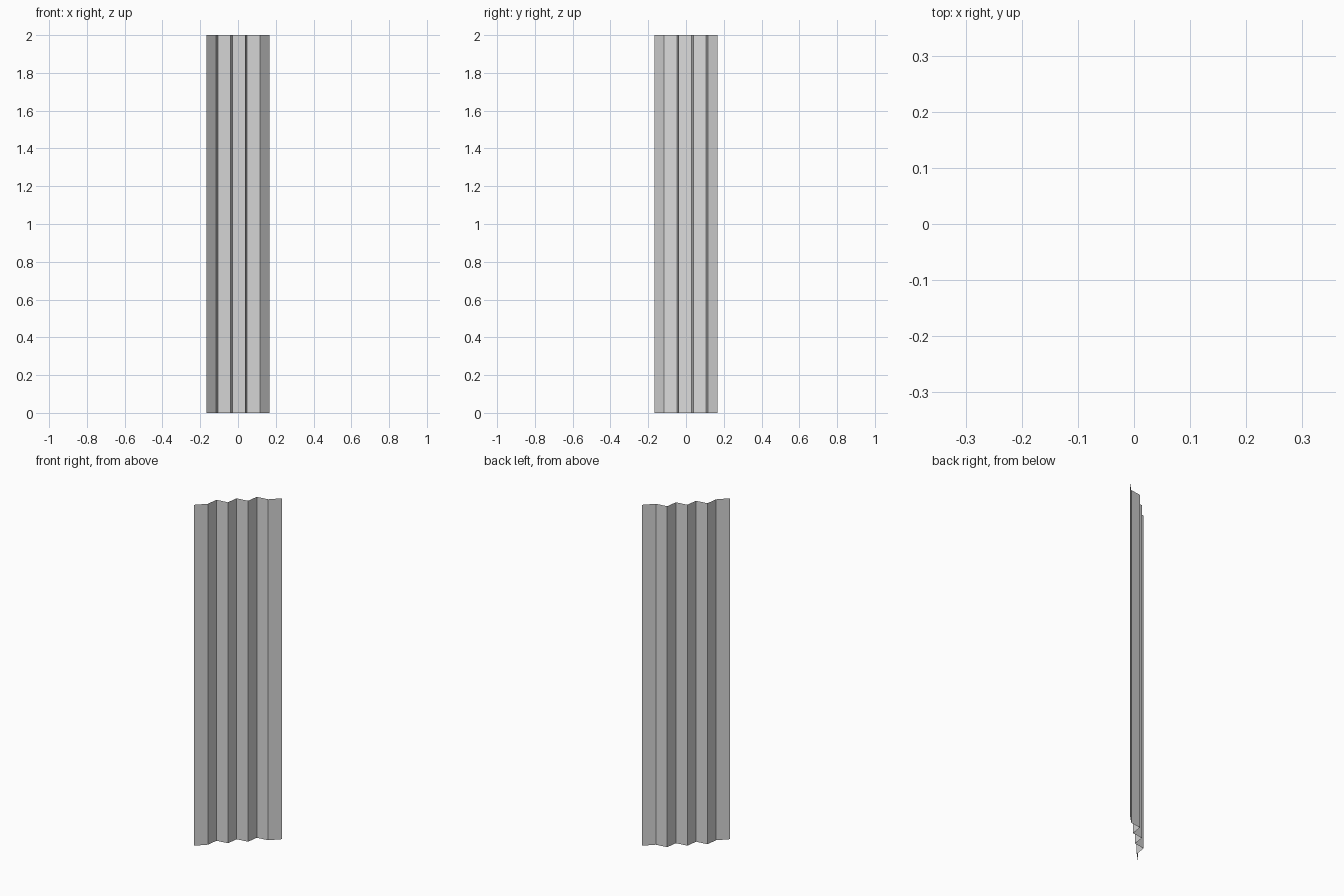
import bpy, bmesh, math
from mathutils import Vector

if "Cube" in bpy.data.objects:
    bpy.data.objects.remove(bpy.data.objects["Cube"])

HEIGHT = 2.0
STEP = 0.0543     # spacing of folds along the diagonal
DEPTH = 0.041     # fold depth
END = 0.237       # half length of the sheet

# Light grey sheet material
mat = bpy.data.materials.new("light grey")
mat.diffuse_color = (0.7, 0.7, 0.7, 1)
mat.use_nodes = True
mat.node_tree.nodes["Principled BSDF"].inputs["Base Color"].default_value = mat.diffuse_color

# Zigzag profile: flat flange, three folds, flat flange
profile = [(-END, 0)]
profile += [((i - 3) * STEP, DEPTH * (i % 2)) for i in range(7)]
profile += [(END, 0)]

# Sheet runs along the x = y diagonal, folds push toward back left
along = Vector((1, 1, 0)) / math.sqrt(2)
out = Vector((-1, 1, 0)) / math.sqrt(2)

bm = bmesh.new()
verts = [bm.verts.new(along * t + out * o) for t, o in profile]
edges = [bm.edges.new(pair) for pair in zip(verts, verts[1:])]

# Extrude the profile upward into a thin pleated panel
ret = bmesh.ops.extrude_edge_only(bm, edges=edges)
top = [g for g in ret["geom"] if isinstance(g, bmesh.types.BMVert)]
bmesh.ops.translate(bm, verts=top, vec=(0, 0, HEIGHT))

# Face all panels toward the front right
bm.normal_update()
for f in bm.faces:
    if f.normal.dot(out) > 0:
        f.normal_flip()

mesh = bpy.data.meshes.new("pleated_panel")
bm.to_mesh(mesh)
bm.free()
mesh.materials.append(mat)
panel = bpy.data.objects.new("pleated_panel", mesh)
bpy.context.collection.objects.link(panel)
